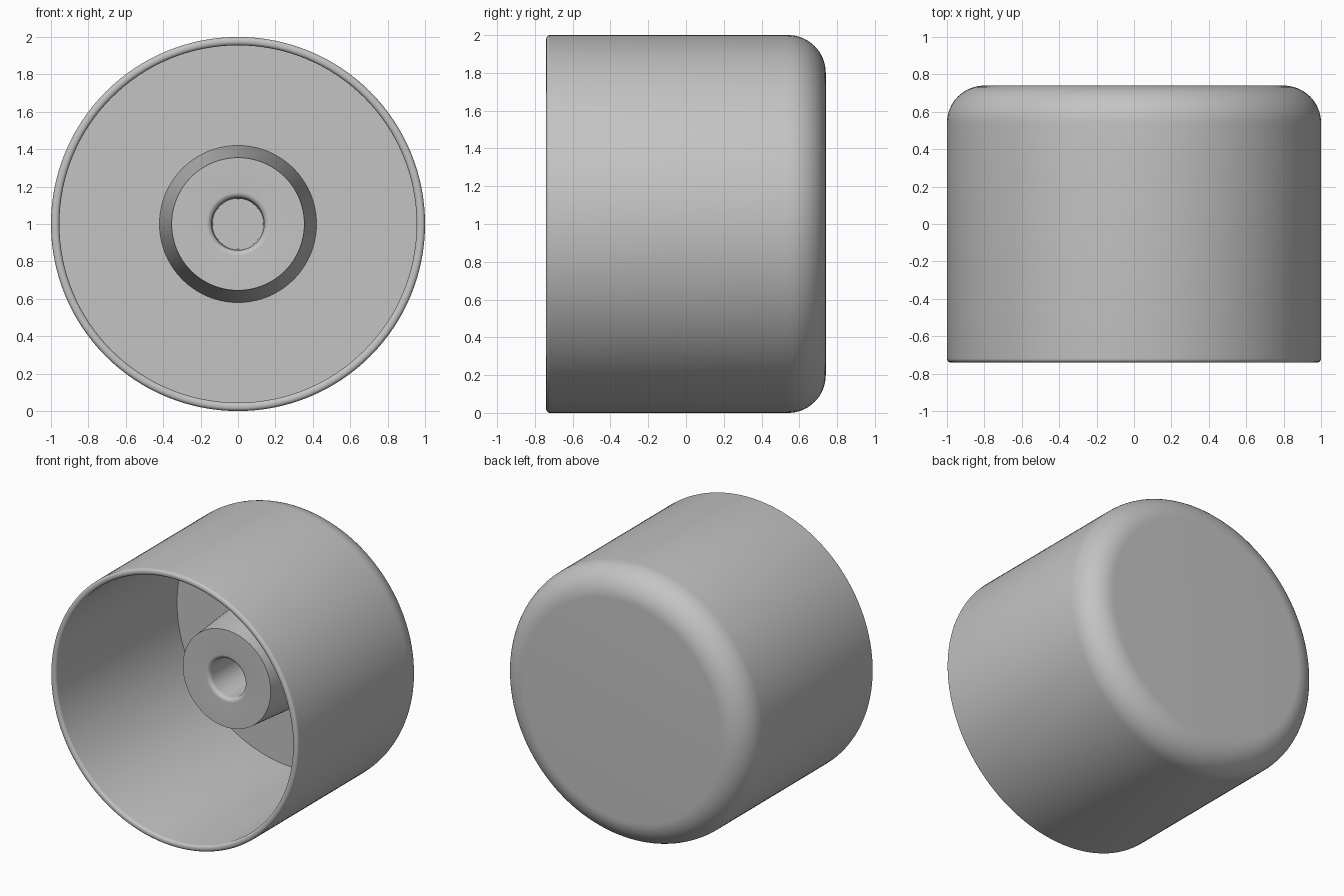
import bpy
import bmesh
import math

if "Cube" in bpy.data.objects:
    bpy.data.objects.remove(bpy.data.objects["Cube"], do_unlink=True)

SEGMENTS = 128
HALF = 0.74      # half the length along the axis
FLOOR = 0.66     # inner floor position
BOSS = -0.13     # front face of the hub

grey = bpy.data.materials.new("plain grey")
grey.use_nodes = True
colour = (0.55, 0.55, 0.55, 1)
grey.diffuse_color = colour
grey.node_tree.nodes["Principled BSDF"].inputs["Base Color"].default_value = colour


def arc(radius, y, size, start, end, steps):
    """Rounded corner as (radius, y) points; angles in degrees."""
    angles = [math.radians(start + (end - start) * i / steps) for i in range(steps + 1)]
    return [(radius + size * math.cos(a), y + size * math.sin(a)) for a in angles]


def lathe(name, profile):
    """Spin a closed-on-axis profile around the y axis."""
    bm = bmesh.new()
    verts = [bm.verts.new((r, y, 0)) for r, y in profile]
    edges = [bm.edges.new(pair) for pair in zip(verts, verts[1:])]
    bmesh.ops.spin(bm, geom=verts + edges, cent=(0, 0, 0), axis=(0, 1, 0),
                   angle=math.tau, steps=SEGMENTS, use_merge=True)
    bmesh.ops.remove_doubles(bm, verts=bm.verts, dist=0.0001)
    bmesh.ops.recalc_face_normals(bm, faces=bm.faces)
    mesh = bpy.data.meshes.new(name)
    bm.to_mesh(mesh)
    bm.free()
    mesh.materials.append(grey)
    obj = bpy.data.objects.new(name, mesh)
    obj.location.z = 1
    bpy.context.collection.objects.link(obj)
    bpy.ops.object.select_all(action="DESELECT")
    obj.select_set(True)
    bpy.context.view_layer.objects.active = obj
    bpy.ops.object.shade_smooth_by_angle(angle=math.radians(30))
    return obj


# Cap: rounded back, straight wall, softened rim, open inside with a central hub and blind hole
cap = [(0, HALF)]
cap += arc(0.8, HALF - 0.2, 0.2, 90, 0, 16)             # large back rounding
cap += arc(0.98, 0.02 - HALF, 0.02, 0, -90, 6)          # outer rim edge
cap += arc(0.975, 0.02 - HALF, 0.02, -90, -180, 6)      # inner rim edge
cap += [(0.955, FLOOR), (0.42, FLOOR), (0.355, BOSS)]   # inner wall, floor, tapered hub
cap += arc(0.17, BOSS + 0.03, 0.03, -90, -180, 8)       # hole lip
cap += [(0.135, 0.6), (0, 0.6)]                         # blind hole
lathe("cap", cap)
